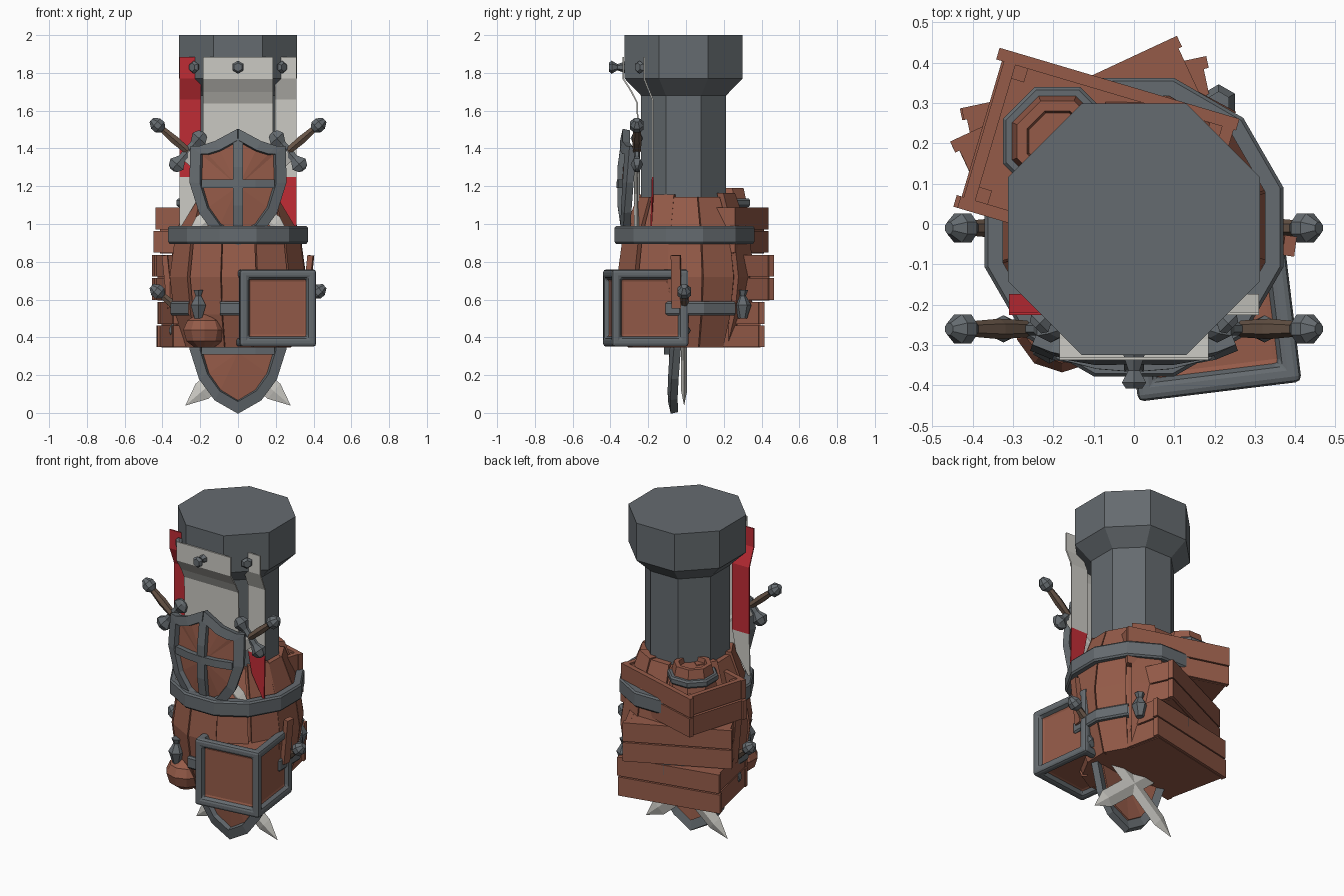
import bpy, bmesh, math, random
from mathutils import Matrix, Vector

random.seed(4)
if "Cube" in bpy.data.objects:
    bpy.data.objects.remove(bpy.data.objects["Cube"])


def material(name, rgb):
    m = bpy.data.materials.new(name)
    m.use_nodes = True
    m.diffuse_color = (*rgb, 1)
    bsdf = m.node_tree.nodes["Principled BSDF"]
    bsdf.inputs["Base Color"].default_value = (*rgb, 1)
    bsdf.inputs["Roughness"].default_value = 0.8
    return m


GREY = material("grey iron", (0.13, 0.147, 0.16))
WOOD = material("red brown wood", (0.30, 0.105, 0.066))
WHITE = material("pale cloth", (0.60, 0.59, 0.55))
RED = material("red cloth", (0.52, 0.025, 0.035))
GRIP = material("grip leather", (0.13, 0.085, 0.06))


def finish(name, bm, *mats, fix=True):
    if fix:
        bmesh.ops.recalc_face_normals(bm, faces=bm.faces)
    me = bpy.data.meshes.new(name)
    bm.to_mesh(me)
    bm.free()
    for m in mats:
        me.materials.append(m)
    ob = bpy.data.objects.new(name, me)
    bpy.context.collection.objects.link(ob)
    return ob


def move(x, y, z):
    return Matrix.Translation((x, y, z))


def turn(deg, axis):
    return Matrix.Rotation(math.radians(deg), 4, axis)


def lathe(name, profile, sides, mat, M=Matrix(), phase=0.5, skip=(), ring=False):
    """Turn a (radius, height) profile; ring closes the profile on itself."""
    bm = bmesh.new()
    k = 1 / math.cos(2 * math.pi * phase / sides)
    cols = []
    for i in range(sides):
        a = 2 * math.pi * (i + phase) / sides
        cols.append([bm.verts.new(M @ Vector((r * k * math.cos(a), r * k * math.sin(a), z)))
                     for r, z in profile])
    n = len(profile)
    for i in range(sides):
        if i in skip:
            continue
        a, b = cols[i], cols[(i + 1) % sides]
        for j in range(n if ring else n - 1):
            q = (j + 1) % n
            bm.faces.new((a[j], b[j], b[q], a[q]))
    if not ring:
        bm.faces.new([c[0] for c in cols])
        bm.faces.new([c[-1] for c in cols])
    bmesh.ops.remove_doubles(bm, verts=bm.verts, dist=0.0005)
    return finish(name, bm, mat)


def block(bm, M, size, loc):
    bmesh.ops.create_cube(bm, size=1, matrix=M @ move(*loc) @ Matrix.Diagonal((*size, 1)))


def sheet(name, rows, thick, *mats, split=None):
    """Cloth strip from rows of points; faces below split use the second colour."""
    bm = bmesh.new()
    vs = [[bm.verts.new(p) for p in row] for row in rows]
    for a, b in zip(vs, vs[1:]):
        for i in range(len(a) - 1):
            f = bm.faces.new((a[i], b[i], b[i + 1], a[i + 1]))
            if split and f.calc_center_median().z < split:
                f.material_index = 1
    ob = finish(name, bm, *mats, fix=False)
    s = ob.modifiers.new("thickness", 'SOLIDIFY')
    s.thickness, s.offset = thick, 0
    return ob


# Tower
lathe("tower", [(0.225, 0.4), (0.225, 1.68), (0.312, 1.77), (0.312, 2)], 8, GREY, move(0, -0.013, 0))
for deg, reach in ((0, 0.395), (-45, 0.345), (45, 0.345)):
    M = move(0, -0.013, 1.83) @ turn(deg, 'Z') @ turn(90, 'X')
    lathe("banner_nail", [(0.03, 0.3), (0.014, reach - 0.045), (0.03, reach - 0.015), (0.02, reach)], 6, GREY, M)

# Banners
hang = [(1.885, 0), (1.77, 0), (1.7, 0.045), (1.64, 0.075), (1.4, 0.08), (1.12, 0.08)]
sheet("front_banner", [[(x, -0.333 + d, z) for x in (-0.185, 0, 0.185)] for z, d in hang], 0.008, WHITE)
for side, mats, part in ((-1, (RED, WHITE), "right"), (1, (WHITE, RED), "left")):
    rows = [[(side * x, -0.222 + d, z) for x in (0.195, 0.31)]
            for z, d in ((1.885, 0), (1.77, 0), (1.66, 0.045), (1.25, 0.045))]
    rows.append([(side * 0.22, -0.177, 1.12), (side * 0.31, -0.185, 0.97)])
    sheet(part + "_banner", rows, 0.008, *mats, split=1.25)

# Large barrel of separate staves
body = [(0.28, 0.345), (0.335, 0.52), (0.36, 0.72), (0.33, 0.94), (0.255, 1.14)]
lathe("barrel_core", [(r - 0.025, z) for r, z in body], 12, WOOD)
bm = bmesh.new()
for i in range(12):
    M = turn(30 * i + random.uniform(-2, 2), 'Z')
    lift, out = random.uniform(0, 0.03), random.uniform(-0.006, 0.008)
    loops = []
    for r, z in body:
        z += lift if z > 1 else 0
        w = r * math.tan(math.pi / 12) * 0.95
        loops.append([bm.verts.new(M @ Vector(p)) for p in (
            (r + out, -w, z), (r + out, w, z), (r - 0.04, w * 0.85, z), (r - 0.04, -w * 0.85, z))])
    for a, b in zip(loops, loops[1:]):
        for j in range(4):
            bm.faces.new((a[j], a[j - 1], b[j - 1], b[j]))
    bm.faces.new(loops[0])
    bm.faces.new(loops[-1])
finish("barrel_staves", bm, WOOD)

# Sprung staves and broken hoop ends, opposite each other
bm = bmesh.new()
for deg in (0, 180):
    R = turn(deg, 'Z')
    block(bm, R @ turn(28, 'Z') @ turn(-4, 'Y'), (0.04, 0.12, 0.32), (0.33, 0.02, 0.71))
    block(bm, R @ turn(-8, 'Z') @ turn(6, 'Y'), (0.03, 0.05, 0.28), (0.30, 0.0, 0.73))
    lathe("hoop_spike", [(0.02, 0.5), (0.04, 0.57), (0.015, 0.62), (0.025, 0.65)], 6, GREY,
          R @ move(0.21, 0.30, 0))
finish("sprung_staves", bm, WOOD)


def hoop(name, r, z, h, t, sides, M=Matrix(), skip=()):
    lathe(name, [(r - t, z), (r - 0.008, z), (r, z + 0.01), (r, z + h - 0.01), (r - 0.008, z + h), (r - t, z + h)],
          sides, GREY, M, skip=skip, ring=True)


hoop("upper_hoop", 0.37, 0.895, 0.095, 0.045, 12, move(0, -0.008, 0))
hoop("lower_hoop", 0.358, 0.515, 0.075, 0.04, 12, skip=(1, 7))

# Stacked crates
def crate(name, z, height, deg, full):
    bm = bmesh.new()
    M = move(-0.087, 0.15, z) @ turn(deg, 'Z')
    L, W, t = 0.6, 0.41, 0.03
    block(bm, M, (L - t, W - t, height * full), (0, 0, height * full / 2))
    for row in (0.25, 0.75):
        h = height * 0.47
        for s in (-1, 1):
            slip = random.uniform(-0.008, 0.008)
            block(bm, M, (L + 0.02, t, h), (slip, s * (W - t) / 2, height * row))
            block(bm, M, (t, W - 0.03, h), (s * (L - t) / 2 + slip / 2, 0, height * row))
    for sx in (-1, 1):
        for sy in (-1, 1):
            block(bm, M, (0.05, 0.05, height * 0.94), (sx * (L / 2 - 0.04), sy * (W / 2 - 0.04), height * 0.47))
    finish(name, bm, WOOD)


crate("bottom_crate", 0.345, 0.245, 12, 0.98)
crate("middle_crate", 0.595, 0.245, 25, 0.98)
crate("top_crate", 0.845, 0.245, -16.5, 0.7)

# Small keg inside the top crate
keg = move(-0.19, 0.205, 0)
lathe("keg", [(0.12, 0.95), (0.13, 1.05), (0.1, 1.19), (0.075, 1.19), (0.07, 1.16)], 8, WOOD, keg)
hoop("keg_hoop", 0.135, 1.09, 0.045, 0.04, 8, keg)

# Iron framed box
bm = bmesh.new()
bmesh.ops.create_cube(bm, size=0.408, matrix=move(0.188, -0.213, 0.555) @ turn(7, 'Z'))
panels = bm.faces[:]
bmesh.ops.inset_individual(bm, faces=panels, thickness=0.066)
bmesh.ops.inset_individual(bm, faces=panels, thickness=0.003, depth=-0.03)
for f in panels:
    f.material_index = 1
ob = finish("framed_box", bm, GREY, WOOD)
bev = ob.modifiers.new("rounded_edges", 'BEVEL')
bev.width, bev.segments, bev.limit_method = 0.018, 2, 'ANGLE'

# Clay pot
lathe("pot", [(0.05, 0.345), (0.095, 0.38), (0.112, 0.44), (0.09, 0.49), (0.04, 0.52)], 10, WOOD,
      move(-0.178, -0.25, 0))


# Shields with crossed swords, one set above and one below
half = [(0, 0.3), (0.12, 0.235), (0.2, 0.21), (0.245, 0.21), (0.25, 0.02), (0.2, -0.14), (0.12, -0.25), (0, -0.32)]
outline = half + [(-x, z) for x, z in half[-2:0:-1]]


def shield(name, y0, z0, upright):
    def bow(x, z, d=0):
        return (x, y0 + d + 0.9 * x * x + 0.4 * z * z, z0 + z)

    def inner(x, z):
        return x * 0.78, z * 0.8

    bm = bmesh.new()
    mid = bm.verts.new(bow(0, 0, 0.02))
    rim = [bm.verts.new(bow(*inner(x, z), 0.02)) for x, z in outline]
    for i, v in enumerate(rim):
        bm.faces.new((mid, rim[i - 1], v))
    panel = finish(name + "_panel", bm, WOOD, fix=False)
    s = panel.modifiers.new("thickness", 'SOLIDIFY')
    s.thickness, s.offset = 0.02, 0
    ring = outline + outline[:1]
    sheet(name + "_rim", [[bow(x, z), bow(*inner(x, z))] for x, z in ring], 0.04, GREY)
    sheet(name + "_bar", [[bow(x, z) for x in (-0.19, -0.09, 0, 0.09, 0.19)] for z in (0.035, -0.01)], 0.03, GREY)
    if upright:
        sheet(name + "_post", [[bow(x, z) for x in (-0.025, 0, 0.025)] for z in (0.25, 0.1, -0.1, -0.27)], 0.03, GREY)


def sword(name, side, y, z):
    M = move(side * 0.265, y, z) @ turn(side * 49.4, 'Y')
    flat = M @ Matrix.Diagonal((1, 0.3, 1, 1))
    lathe(name + "_blade", [(0.052, 0), (0.052, -0.6), (0, -0.717)], 4, WHITE, flat, phase=0)
    lathe(name + "_grip", [(0.018, 0), (0.022, 0.09), (0.016, 0.19)], 6, GRIP, M)
    lathe(name + "_pommel", [(0.015, 0.17), (0.036, 0.195), (0.036, 0.225), (0.015, 0.255)], 8, GREY, M)
    for s in (-1, 1):
        lathe(name + "_guard", [(0.022, 0), (0.022, 0.05), (0.045, 0.09), (0.03, 0.12), (0.012, 0.13)], 6, GREY,
              M @ turn(90 * s, 'Y') @ Matrix.Diagonal((1, 0.65, 1, 1)))


for part, dy, dz in (("upper", 0, 0), ("lower", 0.25, -0.88)):
    shield(part + "_shield", -0.352 + dy, 1.2 + dz, dz == 0)
    for side, hand in ((-1, "right"), (1, "left")):
        sword(part + "_" + hand + "_sword", side, -0.26 + dy, 1.385 + dz)
